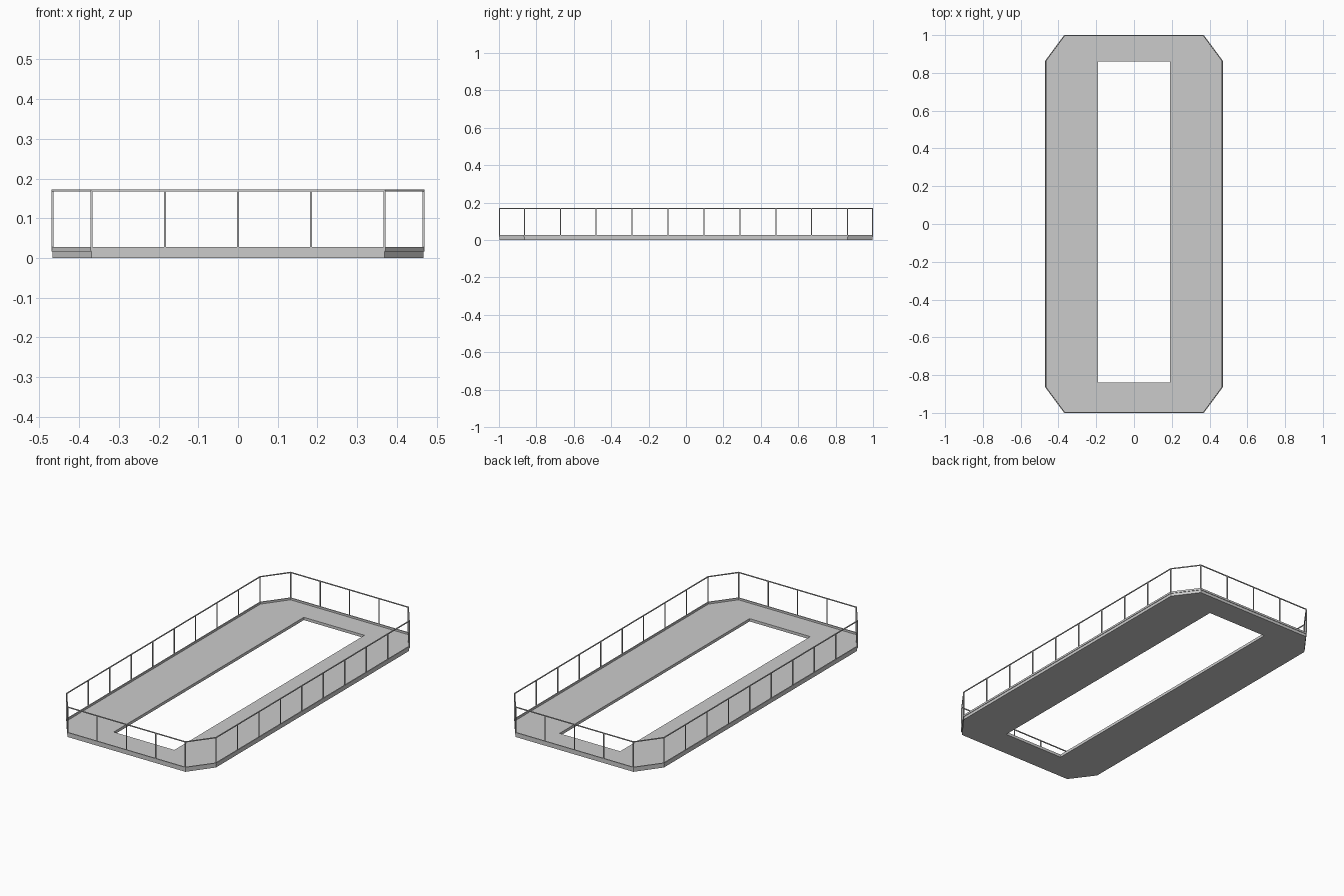
import bpy, bmesh, math
from mathutils import Vector, Matrix

if "Cube" in bpy.data.objects:
    bpy.data.objects.remove(bpy.data.objects["Cube"])

HX, HY = 0.47, 1.0          # half sizes of the outline
CX, CY = 0.37, 0.865        # where the corner cuts begin
HOLE = [(0.19, -0.84), (0.19, 0.86), (-0.19, 0.86), (-0.19, -0.84)]


def outline(d=0.0):
    """Cut-corner rectangle, inset by d on every side."""
    n = Vector((HY - CY, HX - CX)).normalized()
    c = n.x * CX + n.y * HY - d
    x, y = HX - d, HY - d
    px, py = (c - n.y * y) / n.x, (c - n.x * x) / n.y
    return [(px, -y), (x, -py), (x, py), (px, y),
            (-px, y), (-x, py), (-x, -py), (-px, -y)]


def finish(name, bm):
    bmesh.ops.recalc_face_normals(bm, faces=bm.faces)
    me = bpy.data.meshes.new(name)
    bm.to_mesh(me)
    bm.free()
    ob = bpy.data.objects.new(name, me)
    bpy.context.collection.objects.link(ob)
    return ob


def ring(name, outer, inner, z0, z1):
    """Closed band between two outlines, extruded from z0 to z1."""
    bm = bmesh.new()
    edges = []
    for loop in (outer, inner):
        vs = [bm.verts.new((x, y, z0)) for x, y in loop]
        edges += [bm.edges.new((vs[i - 1], vs[i])) for i in range(len(vs))]
    bmesh.ops.triangle_fill(bm, edges=edges, use_beauty=True)
    ext = bmesh.ops.extrude_face_region(bm, geom=bm.faces[:], use_keep_orig=True)
    top = [g for g in ext["geom"] if isinstance(g, bmesh.types.BMVert)]
    bmesh.ops.translate(bm, verts=top, vec=(0, 0, z1 - z0))
    return finish(name, bm)


# Deck slab with the long opening
ring("deck", outline(0.003), HOLE, 0.0, 0.016)

# Raised kerb around the edge and thin top rail
ring("kerb", outline(0.0), outline(0.006), 0.016, 0.027)
ring("top_rail", outline(0.0), outline(0.005), 0.167, 0.172)

# Railing posts: evenly spaced along each side, none inside the cut corners
bm = bmesh.new()
pts = outline(0.0025)
for i in range(8):
    a, b = Vector(pts[i]), Vector(pts[(i + 1) % 8])
    count = 1 if i % 2 == 0 else (9 if i in (1, 5) else 4)
    for k in range(count):
        p = a.lerp(b, k / count)
        m = Matrix.Translation((p.x, p.y, 0.0935)) @ Matrix.Diagonal((0.005, 0.005, 0.149, 1))
        bmesh.ops.create_cube(bm, size=1, matrix=m)
finish("railing_posts", bm)
